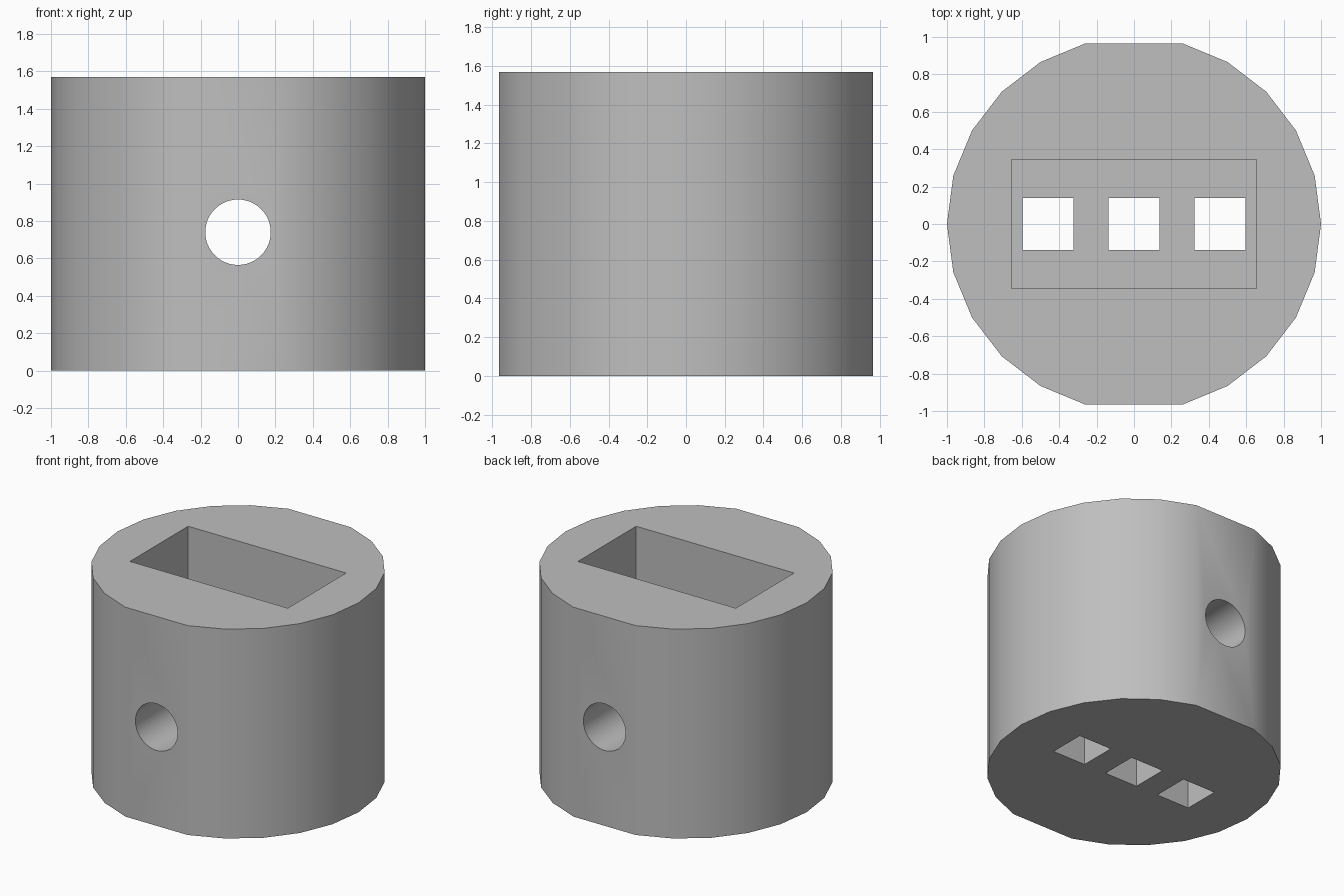
import bpy
import math

if "Cube" in bpy.data.objects:
    bpy.data.objects.remove(bpy.data.objects["Cube"], do_unlink=True)

HEIGHT = 1.57
FLOOR = 0.3          # thickness below the pocket
PIN_PITCH = 0.46

grey = bpy.data.materials.new("plain grey")
grey.use_nodes = True
colour = (0.52, 0.52, 0.52, 1)
grey.diffuse_color = colour
grey.node_tree.nodes["Principled BSDF"].inputs["Base Color"].default_value = colour


def box(name, centre, size):
    bpy.ops.mesh.primitive_cube_add(size=1, location=centre)
    ob = bpy.context.object
    ob.name = name
    ob.scale = size
    bpy.ops.object.transform_apply(location=True, rotation=True, scale=True)
    return ob


def cut(target, cutter):
    cutter.hide_render = True
    mod = target.modifiers.new(cutter.name, "BOOLEAN")
    mod.operation = "DIFFERENCE"
    mod.solver = "EXACT"
    mod.object = cutter
    bpy.context.view_layer.objects.active = target
    bpy.ops.object.modifier_apply(modifier=mod.name)
    bpy.data.objects.remove(cutter, do_unlink=True)


# Round body: 24 sides, with the front and back points left out to make flats
ring = [math.radians(15 * i) for i in range(24) if i not in (6, 18)]
n = len(ring)
verts = [(math.cos(a), math.sin(a), z) for z in (0, HEIGHT) for a in ring]
faces = [(i, (i + 1) % n, n + (i + 1) % n, n + i) for i in range(n)]
faces += [tuple(reversed(range(n))), tuple(range(n, 2 * n))]
mesh = bpy.data.meshes.new("socket_body")
mesh.from_pydata(verts, [], faces)
mesh.materials.append(grey)
body = bpy.data.objects.new("socket_body", mesh)
bpy.context.collection.objects.link(body)

# Rectangular pocket open at the top
depth = HEIGHT - FLOOR
cut(body, box("pocket", (0, 0, FLOOR + depth), (1.31, 0.69, 2 * depth)))

# Three square pin holes through the floor
for i in (-1, 0, 1):
    cut(body, box("pin_hole", (i * PIN_PITCH, 0, 0), (0.274, 0.276, 3 * FLOOR)))

# Round cross hole from front to back
bpy.ops.mesh.primitive_cylinder_add(vertices=48, radius=0.175, depth=3,
                                    location=(0, 0, 0.74),
                                    rotation=(math.pi / 2, 0, 0))
cross_hole = bpy.context.object
cross_hole.name = "cross_hole"
cut(body, cross_hole)

# Smooth sides, sharp rims
body.data.materials.clear()
body.data.materials.append(grey)
for poly in body.data.polygons:
    poly.material_index = 0
bpy.ops.object.select_all(action="DESELECT")
body.select_set(True)
bpy.context.view_layer.objects.active = body
bpy.ops.object.shade_smooth_by_angle(angle=math.radians(30))
